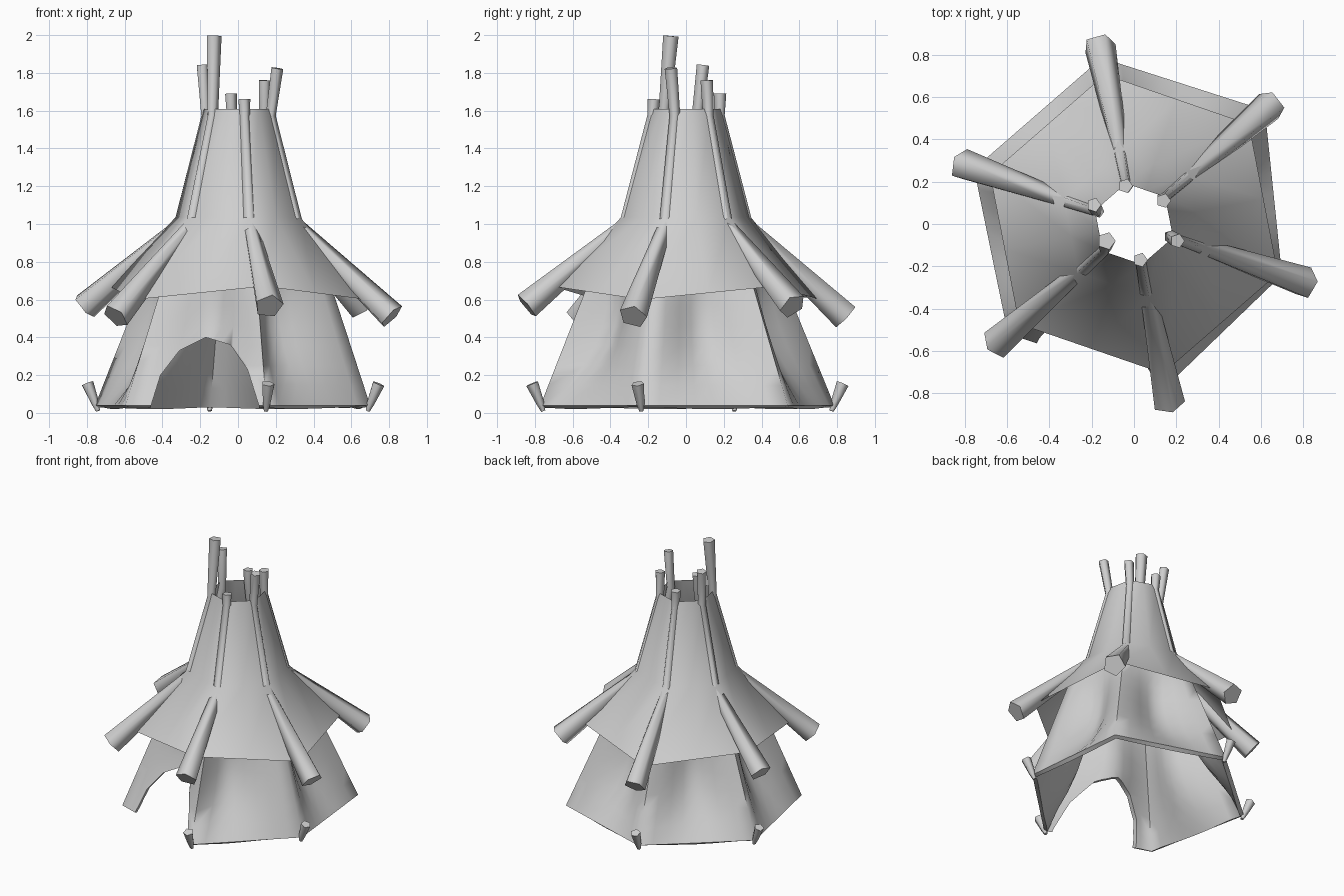
import bpy, bmesh, math
from mathutils import Vector

cube = bpy.data.objects.get("Cube")
if cube:
    bpy.data.objects.remove(cube, do_unlink=True)

GREY = (0.62, 0.62, 0.62, 1)
canvas = bpy.data.materials.new("plain_grey")
canvas.use_nodes = True
canvas.diffuse_color = GREY
canvas.node_tree.nodes["Principled BSDF"].inputs["Base Color"].default_value = GREY

ANGLES = [41 + 60 * i for i in range(6)]
WALL_BASE = [0.82, 0.80, 0.80, 0.79, 0.785, 0.74]


def polar(r, angle, z):
    a = math.radians(angle)
    return Vector((r * math.cos(a), r * math.sin(a), z))


def select(obj):
    bpy.ops.object.select_all(action='DESELECT')
    obj.select_set(True)
    bpy.context.view_layer.objects.active = obj


def smooth(obj, angle):
    select(obj)
    bpy.ops.object.shade_smooth_by_angle(angle=math.radians(angle))


def apply_modifier(obj, mod):
    select(obj)
    bpy.ops.object.modifier_apply(modifier=mod.name)


def finish(bm, name):
    bmesh.ops.remove_doubles(bm, verts=bm.verts, dist=0.0005)
    bmesh.ops.recalc_face_normals(bm, faces=bm.faces)
    mesh = bpy.data.meshes.new(name)
    bm.to_mesh(mesh)
    bm.free()
    obj = bpy.data.objects.new(name, mesh)
    mesh.materials.append(canvas)
    bpy.context.collection.objects.link(obj)
    return obj


def tube(name, path, radii, sides=5):
    """Tapered, capped tube along a list of points."""
    bm = bmesh.new()
    rings = []
    for i, p in enumerate(path):
        tangent = path[min(i + 1, len(path) - 1)] - path[max(i - 1, 0)]
        turn = Vector((0, 0, 1)).rotation_difference(tangent)
        rings.append([bm.verts.new(p + turn @ polar(radii[i], 360 * k / sides, 0))
                      for k in range(sides)])
    for a, b in zip(rings, rings[1:]):
        for k in range(sides):
            n = (k + 1) % sides
            bm.faces.new((a[k], a[n], b[n], b[k]))
    bm.faces.new(rings[0])
    bm.faces.new(rings[-1])
    smooth(finish(bm, name), 76)


def panel(bm, point, nu, nv):
    """Grid of quads from a point(u, v) rule."""
    grid = [[bm.verts.new(point(i / nu, j / nv)) for j in range(nv + 1)] for i in range(nu + 1)]
    for i in range(nu):
        for j in range(nv):
            bm.faces.new((grid[i][j], grid[i + 1][j], grid[i + 1][j + 1], grid[i][j + 1]))


# Roof: six panels between the bent poles, rim heights alternate
def roof_corner(i, v):
    rim = 0.67 if i % 2 == 0 else 0.60
    rings = [polar(0.72, ANGLES[i], rim), polar(0.35, ANGLES[i], 1.035), polar(0.195, ANGLES[i], 1.61)]
    return rings[round(v * 2)]


bm = bmesh.new()
for i in range(6):
    panel(bm, lambda u, v: roof_corner(i, v).lerp(roof_corner((i + 1) % 6, v), u), 2, 2)
smooth(finish(bm, "roof_cover"), 75)

# Poles: flared low end, bent at the shoulder, loose tops of different height
tops = [(0.14, 0.11, 1.76), (-0.04, 0.18, 1.69), (-0.19, 0.09, 1.84),
        (-0.13, -0.08, 1.995), (0.03, -0.17, 1.66), (0.205, -0.08, 1.825)]
for i, top in enumerate(tops):
    low = 0.565 if i % 2 == 0 else 0.51
    path = [polar(0.86, ANGLES[i], low), polar(0.325, ANGLES[i], 1.0),
            polar(0.18, ANGLES[i], 1.57), Vector(top)]
    tip = 0.043 if i == 3 else 0.035
    tube(f"roof_pole_{i + 1}", path, [0.078, 0.038, 0.03, tip])


# Walls: six panels that sag inwards between straight corners
def wall_corner(i, v):
    base = WALL_BASE[i]
    return polar(base + (0.45 - base) * v, ANGLES[i], 0.04 + 0.84 * v)


def wall_point(i, u, v):
    p = wall_corner(i, v).lerp(wall_corner((i + 1) % 6, v), u)
    across = math.sqrt(u) if i == 4 else u
    shrink = 1 - 0.25 * (1 - math.cos(math.tau * across)) / 2 * math.sin(math.pi * v)
    return Vector((p.x * shrink, p.y * shrink, p.z))


bm = bmesh.new()
for i in range(6):
    panel(bm, lambda u, v: wall_point(i, u, v), 8, 8)
wall = finish(bm, "wall_cover")
mod = wall.modifiers.new("thickness", 'SOLIDIFY')
mod.thickness = 0.03
mod.offset = -1
apply_modifier(wall, mod)

# Doorway: arch cut through the front panel
arch = [(-0.48, -0.05), (-0.46, 0.04), (-0.41, 0.2), (-0.31, 0.33), (-0.17, 0.4),
        (-0.04, 0.36), (0.05, 0.23), (0.11, 0.04), (0.12, -0.05)]
bm = bmesh.new()
face = bm.faces.new([bm.verts.new((x, -1.0, z)) for x, z in arch])
side = bmesh.ops.extrude_face_region(bm, geom=[face])
bmesh.ops.translate(bm, vec=(0, 0.75, 0),
                    verts=[g for g in side["geom"] if isinstance(g, bmesh.types.BMVert)])
cutter = finish(bm, "doorway_cutter")
cutter.hide_render = True
mod = wall.modifiers.new("doorway", 'BOOLEAN')
mod.operation = 'DIFFERENCE'
mod.solver = 'EXACT'
mod.object = cutter
apply_modifier(wall, mod)
bpy.data.objects.remove(cutter, do_unlink=True)
smooth(wall, 72)

# Pegs: pointed stakes at four wall corners
for n, i in enumerate((1, 2, 4, 5)):
    r = WALL_BASE[i]
    path = [polar(r - 0.015, ANGLES[i], 0.01), polar(r, ANGLES[i], 0.05),
            polar(r + 0.045, ANGLES[i], 0.155)]
    tube(f"ground_peg_{n + 1}", path, [0.012, 0.022, 0.035])
